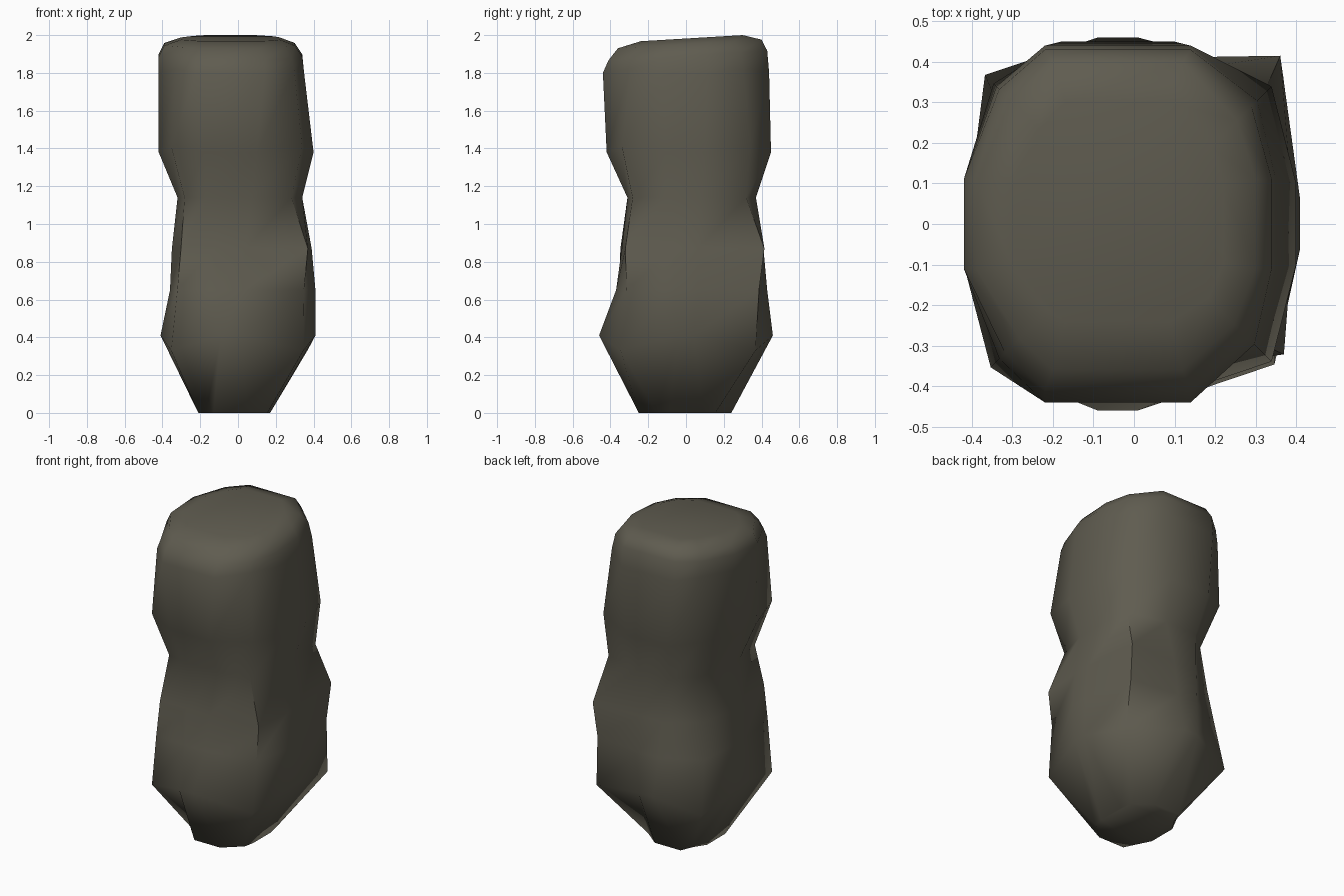
import bpy
import bmesh
from math import cos, sin, pi, radians

cube = bpy.data.objects.get("Cube")
if cube:
    bpy.data.objects.remove(cube, do_unlink=True)


def make_material(name, colour):
    material = bpy.data.materials.new(name)
    material.use_nodes = True
    material.diffuse_color = colour
    shader = material.node_tree.nodes["Principled BSDF"]
    shader.inputs["Base Color"].default_value = colour
    shader.inputs["Roughness"].default_value = 0.9
    return material


def section_points(height, lift, turn, flat_x, flat_y, reach):
    """Ring of points: a short flat on each side and one lifted, turned point per corner."""
    points = []
    for direction in range(8):
        out = reach[direction] / 100
        angle = direction * pi / 4
        if direction % 2:
            angle += radians(turn)
            points.append((out * cos(angle), out * sin(angle), height + lift))
            continue
        faces_y = direction % 4 == 2
        flat = flat_y if faces_y else flat_x
        shift = -0.04 if faces_y else 0
        for along in (-flat, flat):
            points.append((out * cos(angle) - along * sin(angle) + shift,
                           out * sin(angle) + along * cos(angle), height))
    # The top rises towards the back
    if height > 1.85:
        points = [(x, y, z + 0.06 * (y - 0.3)) for x, y, z in points]
    return points


# Cross-sections: height, corner lift, corner turn in degrees, half widths of the
# side flats and front/back flats, reach in eight directions (anticlockwise from +x)
SECTIONS = [
    (0.00, 0, 0, 0.09, 0.09, (17, 22, 24, 23, 21, 24, 25, 22)),
    (0.41, -0.08, 0, 0.04, 0.05, (41, 52, 46, 52, 41, 50, 46, 49)),
    (0.65, 0, 3, 0.06, 0.07, (41, 52, 43, 46, 36, 48, 37, 47)),
    (0.87, 0, 4, 0.06, 0.08, (39, 55, 41, 42, 35, 46, 34, 49)),
    (1.14, 0, 0, 0.08, 0.11, (34, 45, 37, 38, 32, 40, 31, 40)),
    (1.38, 0.03, 0, 0.10, 0.14, (40, 48, 45, 49, 42, 50, 42, 48)),
    (1.80, 0.02, 0, 0.11, 0.18, (35, 43, 44, 48, 42, 47, 44, 42)),
    (1.91, 0, 0, 0.11, 0.18, (34, 41, 43, 47, 42, 45, 41, 40)),
    (1.97, 0, 0, 0.11, 0.16, (30, 36, 40, 43, 39, 40, 36, 35)),
    (2.00, 0, 0, 0.10, 0.13, (22, 27, 30, 33, 30, 30, 24, 26)),
]


def build_rock():
    bm = bmesh.new()
    rings = [[bm.verts.new(point) for point in section_points(*section)]
             for section in SECTIONS]
    # Sides between neighbouring sections
    for lower, upper in zip(rings, rings[1:]):
        count = len(lower)
        for i in range(count):
            j = (i + 1) % count
            bm.faces.new((lower[i], lower[j], upper[j], upper[i]))
    # Flat base and sloping top
    bm.faces.new(list(reversed(rings[0])))
    bm.faces.new(rings[-1])
    bmesh.ops.recalc_face_normals(bm, faces=bm.faces)
    mesh = bpy.data.meshes.new("rock_pillar")
    bm.to_mesh(mesh)
    bm.free()
    rock = bpy.data.objects.new("rock_pillar", mesh)
    bpy.context.collection.objects.link(rock)
    return rock


rock = build_rock()
rock.data.materials.append(make_material("grey brown stone", (0.115, 0.107, 0.08, 1)))

# Soft shading, crisp only around the base
bpy.ops.object.select_all(action="DESELECT")
rock.select_set(True)
bpy.context.view_layer.objects.active = rock
bpy.ops.object.shade_smooth_by_angle(angle=radians(65))
